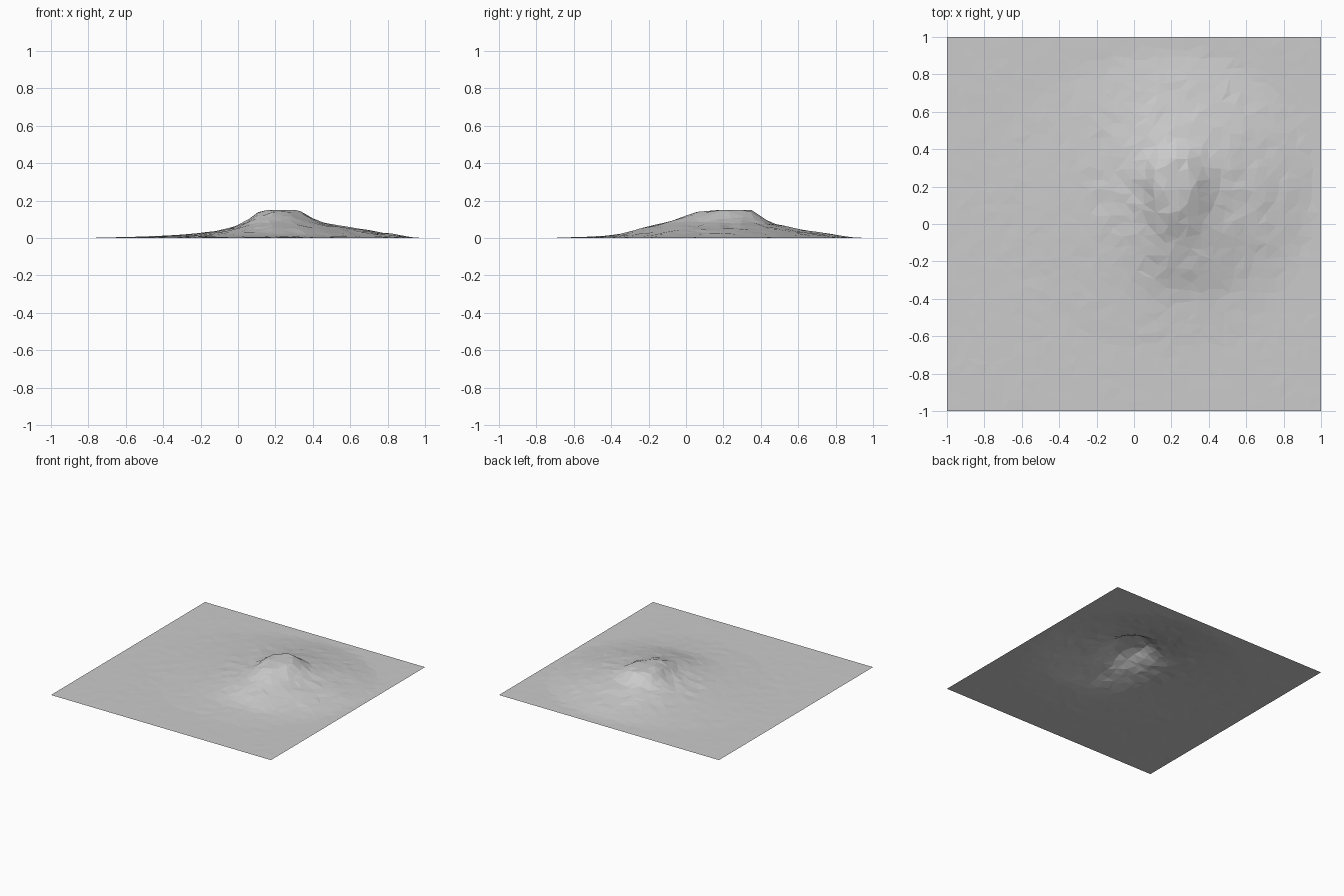
import bpy, bmesh, math, random

if "Cube" in bpy.data.objects:
    bpy.data.objects.remove(bpy.data.objects["Cube"], do_unlink=True)

random.seed(7)
CELLS = 34
CX, CY = 0.22, 0.23

# Contour lines: height, then west, east, south and north limits
CONTOURS = [
    (0.0, -0.78, 0.95, -0.70, 0.92),
    (0.012, -0.40, 0.88, -0.42, 0.83),
    (0.025, -0.20, 0.80, -0.34, 0.74),
    (0.045, -0.08, 0.67, -0.27, 0.63),
    (0.065, 0.00, 0.55, -0.19, 0.53),
    (0.08, 0.03, 0.46, -0.11, 0.45),
    (0.105, 0.065, 0.40, -0.05, 0.42),
    (0.135, 0.10, 0.345, 0.04, 0.375),
    (0.15, 0.13, 0.32, 0.13, 0.35),
]


def reach(level, x, y):
    """Distance from the summit, where 1 lies on the contour."""
    _, west, east, south, north = level
    dx, dy = x - CX, y - CY
    rx = east - CX if dx > 0 else CX - west
    ry = north - CY if dy > 0 else CY - south
    return math.hypot(dx / rx, dy / ry)


def height(x, y):
    if reach(CONTOURS[0], x, y) >= 1:
        return 0.0
    for low, high in zip(CONTOURS, CONTOURS[1:]):
        a, b = reach(low, x, y), reach(high, x, y)
        if b > 1:
            return low[0] + (high[0] - low[0]) * (1 - a) / (b - a)
    return CONTOURS[-1][0]


# Ground colour
stone = bpy.data.materials.new("stone grey")
stone.use_nodes = True
colour = (0.6, 0.6, 0.6, 1)
stone.diffuse_color = colour
stone.node_tree.nodes["Principled BSDF"].inputs["Base Color"].default_value = colour

# Open sheet of ground with irregular facets and a flat-topped hill
bm = bmesh.new()
bmesh.ops.create_grid(bm, x_segments=CELLS, y_segments=CELLS, size=1)
step = 2 / CELLS
for v in bm.verts:
    if max(abs(v.co.x), abs(v.co.y)) < 0.999:
        v.co.x += random.uniform(-0.3, 0.3) * step
        v.co.y += random.uniform(-0.3, 0.3) * step
        z = height(v.co.x, v.co.y)
        rough = 0.003 if 0.02 < z < 0.14 else 0.001
        v.co.z = min(0.15, max(0, z + random.uniform(-rough, rough)))
bmesh.ops.triangulate(bm, faces=bm.faces[:], quad_method='SHORT_EDGE')
mesh = bpy.data.meshes.new("hill_terrain")
bm.to_mesh(mesh)
bm.free()
mesh.materials.append(stone)
terrain = bpy.data.objects.new("hill_terrain", mesh)
bpy.context.collection.objects.link(terrain)
